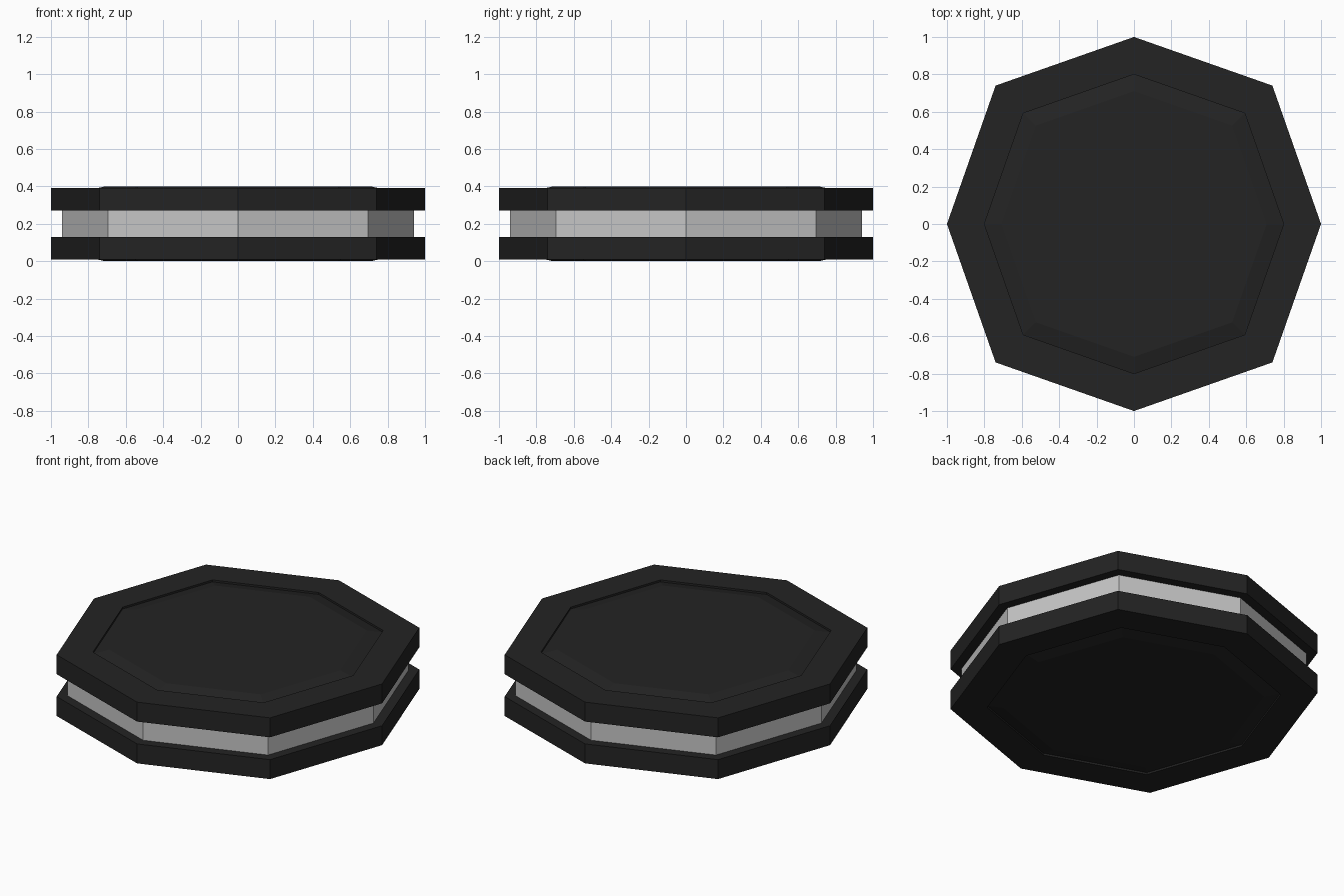
import bpy, bmesh

if "Cube" in bpy.data.objects:
    bpy.data.objects.remove(bpy.data.objects["Cube"])


def material(name, rgb):
    m = bpy.data.materials.new(name)
    m.diffuse_color = (*rgb, 1)
    m.use_nodes = True
    m.node_tree.nodes["Principled BSDF"].inputs["Base Color"].default_value = m.diffuse_color
    return m


black = material("black_rubber", (0.017, 0.017, 0.017))
grey = material("light_grey", (0.56, 0.56, 0.56))

D = 0.74  # diagonal corners sit slightly outside the circle
OCTAGON = [(1, 0), (D, D), (0, 1), (-D, D), (-1, 0), (-D, -D), (0, -1), (D, -D)]


def stack(name, profile, mat):
    """Closed solid: octagon rings from (scale, height) pairs, capped at both ends."""
    bm = bmesh.new()
    rings = [[bm.verts.new((x * s, y * s, z)) for x, y in OCTAGON] for s, z in profile]
    for a, b in zip(rings, rings[1:]):
        for i in range(8):
            j = (i + 1) % 8
            bm.faces.new((a[i], a[j], b[j], b[i]))
    bm.faces.new(rings[0][::-1])
    bm.faces.new(rings[-1])
    bmesh.ops.recalc_face_normals(bm, faces=bm.faces)
    mesh = bpy.data.meshes.new(name)
    bm.to_mesh(mesh)
    bm.free()
    mesh.materials.append(mat)
    ob = bpy.data.objects.new(name, mesh)
    bpy.context.collection.objects.link(ob)


# Plates: rim, shallow groove, then a panel sloping up just above the rim
plate = [(0.94, 0.27), (1, 0.27), (1, 0.392), (0.8, 0.392), (0.8, 0.38), (0.71, 0.40)]
stack("top_plate", plate, black)
stack("bottom_plate", [(s, 0.4 - z) for s, z in plate], black)

# Pale core between the plates
stack("core", [(0.94, 0.13), (0.94, 0.27)], grey)
